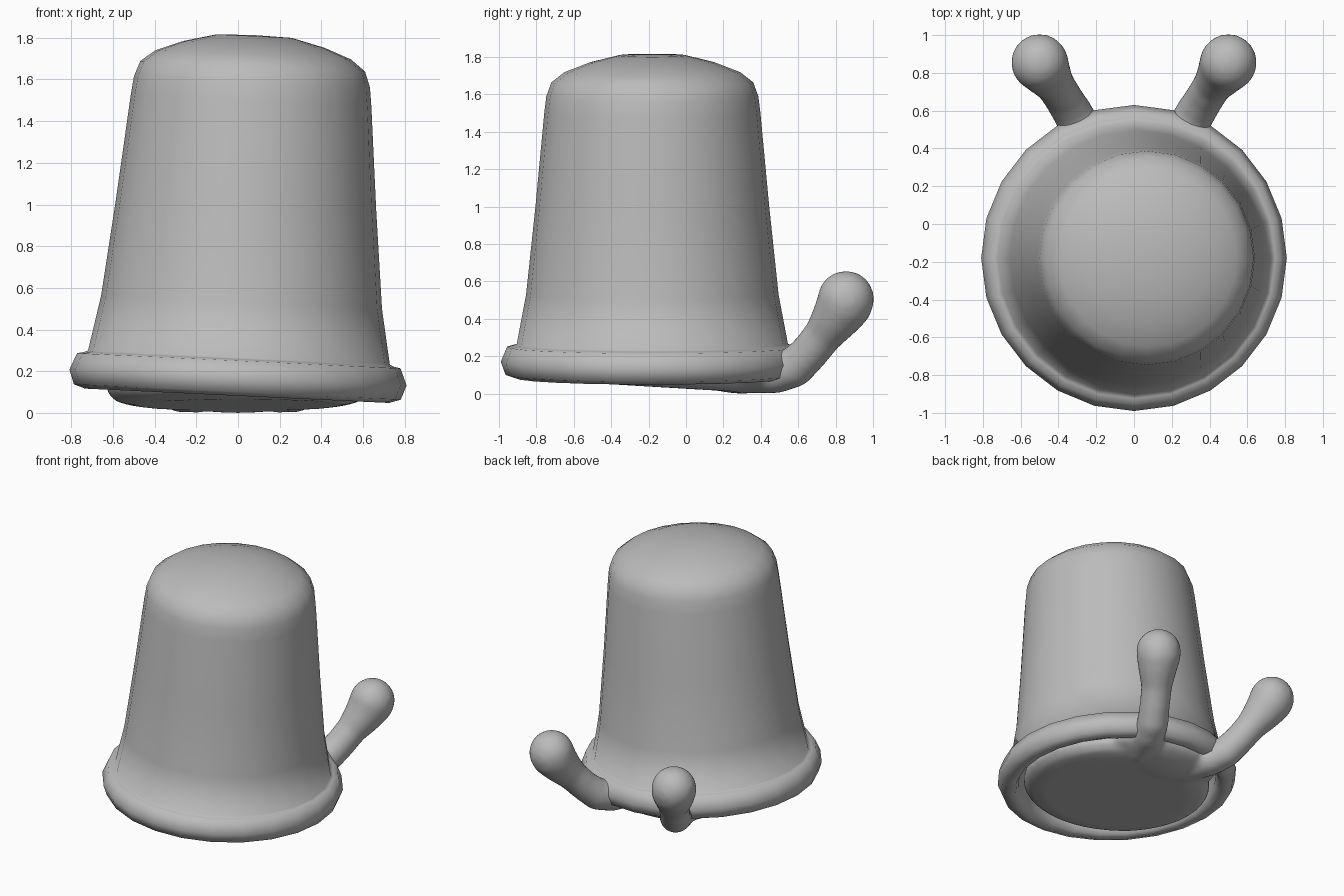
import bpy, bmesh, math
from mathutils import Matrix, Vector

if "Cube" in bpy.data.objects:
    bpy.data.objects.remove(bpy.data.objects["Cube"])

grey = bpy.data.materials.new("plain grey")
grey.diffuse_color = (0.5, 0.5, 0.5, 1)
grey.use_nodes = True
grey.node_tree.nodes["Principled BSDF"].inputs["Base Color"].default_value = grey.diffuse_color


def finish(name, bm):
    bmesh.ops.recalc_face_normals(bm, faces=bm.faces)
    for f in bm.faces:
        f.smooth = True
    mesh = bpy.data.meshes.new(name)
    bm.to_mesh(mesh)
    bm.free()
    mesh.materials.append(grey)
    ob = bpy.data.objects.new(name, mesh)
    bpy.context.collection.objects.link(ob)
    return ob


def lathe(bm, profile, sides, matrix):
    """Spin a (radius, height) profile around z, then place it."""
    verts = [bm.verts.new((r, 0, z)) for r, z in profile]
    edges = [bm.edges.new(p) for p in zip(verts, verts[1:])]
    bmesh.ops.spin(bm, geom=verts + edges, cent=(0, 0, 0), axis=(0, 0, 1),
                   angle=2 * math.pi, steps=sides, use_duplicate=False)
    bmesh.ops.remove_doubles(bm, verts=bm.verts, dist=0.0005)
    bmesh.ops.transform(bm, matrix=matrix, verts=bm.verts)


# Hollow thimble shell with a rolled rim, leaning slightly to the right
shell = [(0, 1.815), (0.18, 1.81), (0.34, 1.77), (0.47, 1.72), (0.54, 1.665),
         (0.567, 1.59), (0.578, 1.5), (0.625, 1.0), (0.675, 0.53), (0.725, 0.265),
         (0.745, 0.257), (0.777, 0.25), (0.81, 0.17), (0.785, 0.1), (0.73, 0.082),
         (0.69, 0.095), (0.67, 0.14), (0.67, 0.3), (0.63, 0.53), (0.58, 1.0),
         (0.53, 1.5), (0.45, 1.66), (0, 1.74)]
bm = bmesh.new()
tilt = Matrix.Translation((0, -0.18, 0.17)) @ Matrix.Rotation(math.radians(2.7), 4, 'Y') \
    @ Matrix.Translation((0, 0, -0.17))
lathe(bm, shell, 24, tilt)
finish("thimble_shell", bm)

# Soft creature underneath: flat foot, root swelling and two knobbed stalks
bm = bmesh.new()
foot = [(0, 0), (0.5, 0.0), (0.59, 0.02), (0.635, 0.07), (0.62, 0.13), (0.5, 0.2), (0, 0.24)]
lathe(bm, foot, 40, Matrix.Translation((0, -0.19, 0.037)) @ Matrix.Rotation(math.radians(-3.4), 4, 'X'))


def ball(pos, size):
    m = Matrix.Translation(pos) @ Matrix.Diagonal((*size, 1))
    bmesh.ops.create_uvsphere(bm, u_segments=24, v_segments=16, radius=1, matrix=m)


ball((0, 0.3, 0.1), (0.43, 0.24, 0.1))

# Stalk path: x, y, z, radius
path = [(0.2, 0.3, 0.1, 0.1), (0.27, 0.48, 0.11, 0.11), (0.32, 0.58, 0.14, 0.107),
        (0.37, 0.66, 0.22, 0.103), (0.42, 0.74, 0.32, 0.105), (0.47, 0.81, 0.42, 0.133),
        (0.495, 0.85, 0.485, 0.15), (0.5, 0.855, 0.505, 0.152)]
for side in (-1, 1):
    for a, b in zip(path, path[1:]):
        for i in range(8):
            x, y, z, r = Vector(a).lerp(Vector(b), i / 7)
            ball((side * x, y, z), (r, r, r))

creature = finish("creature_body", bm)
remesh = creature.modifiers.new("blend", 'REMESH')
remesh.mode = 'VOXEL'
remesh.voxel_size = 0.02
remesh.use_smooth_shade = True
smooth = creature.modifiers.new("soften", 'SMOOTH')
smooth.factor = 0.5
smooth.iterations = 8
